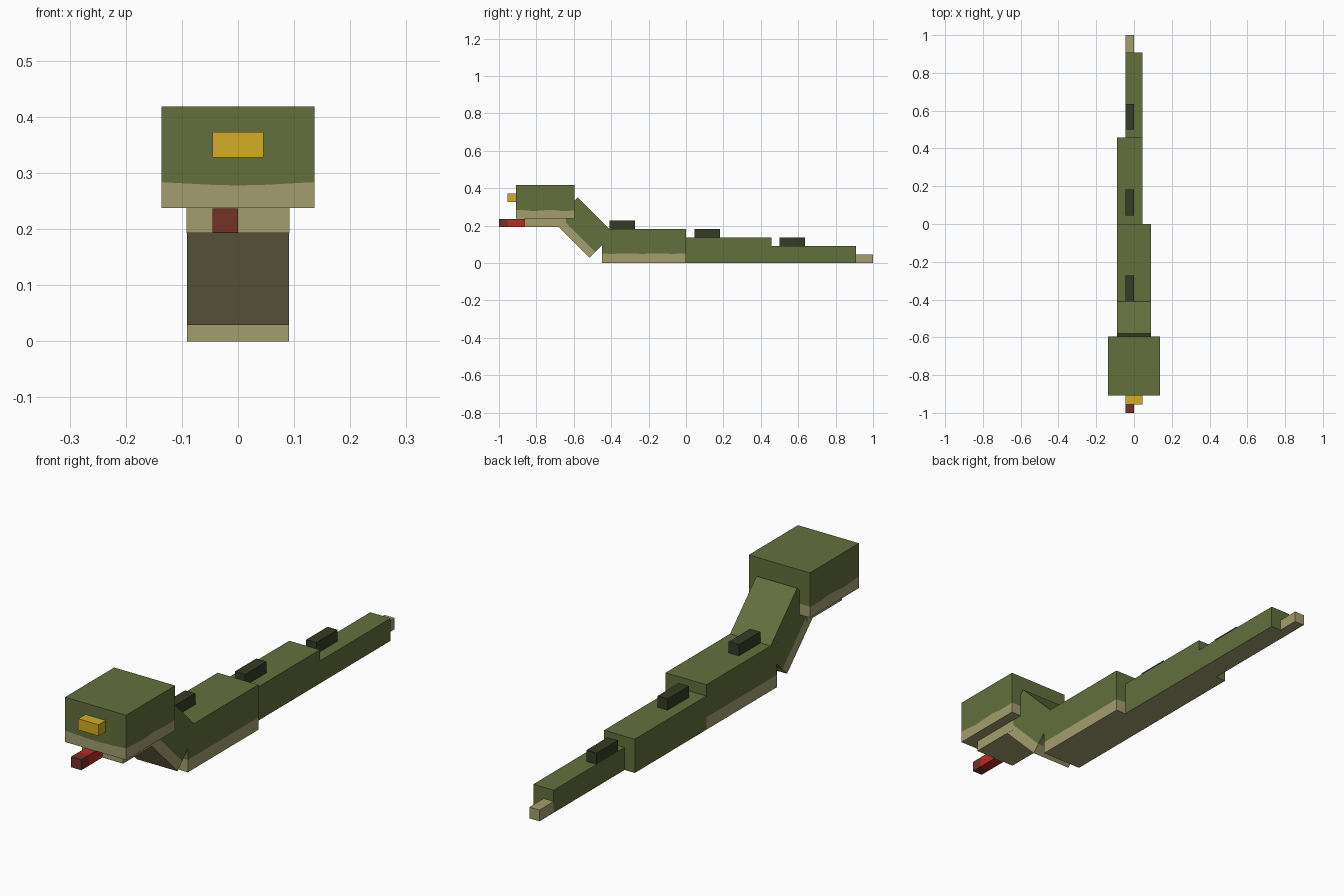
import bpy, bmesh, math
from mathutils import Matrix, Vector

old = bpy.data.objects.get("Cube")
if old:
    bpy.data.objects.remove(old, do_unlink=True)

U = 2 / 44  # block unit that every part is sized in


def linear(c):
    c /= 255
    return c / 12.92 if c <= 0.04045 else ((c + 0.055) / 1.055) ** 2.4


def material(name, *rgb):
    m = bpy.data.materials.new(name)
    col = [linear(c) for c in rgb] + [1]
    m.diffuse_color = col
    m.use_nodes = True
    m.node_tree.nodes["Principled BSDF"].inputs["Base Color"].default_value = col
    return m


GREEN = material("olive_green", 99, 112, 61)
TAN = material("belly_tan", 164, 157, 111)
DARK = material("ridge_dark_green", 53, 60, 37)
YELLOW = material("snout_yellow", 212, 173, 35)
RED = material("tongue_red", 184, 42, 38)
BROWN = material("tongue_tip_brown", 116, 50, 38)


def finish(name, bm, mats):
    bmesh.ops.recalc_face_normals(bm, faces=bm.faces)
    mesh = bpy.data.meshes.new(name)
    bm.to_mesh(mesh)
    bm.free()
    for m in mats:
        mesh.materials.append(m)
    ob = bpy.data.objects.new(name, mesh)
    bpy.context.collection.objects.link(ob)
    return ob


def box(name, lo, hi, mat, belly=None):
    """Box between two corners in block units, optionally with its own underside colour."""
    lo, hi = Vector(lo) * U, Vector(hi) * U
    bm = bmesh.new()
    bmesh.ops.create_cube(bm, size=1)
    for v in bm.verts:
        v.co = Vector([(a + b) / 2 + c * (b - a) for a, b, c in zip(lo, hi, v.co)])
    bm.normal_update()
    for f in bm.faces:
        f.material_index = int(belly is not None and f.normal.z < -0.5)
    return finish(name, bm, [mat, belly] if belly else [mat])


def banded_box(name, lo, hi, band, wave=0.004, steps=12):
    """Green box whose lower rim is tan, divided by a slightly wavy line."""
    lo, hi = Vector(lo) * U, Vector(hi) * U
    corners = [(lo.x, lo.y), (hi.x, lo.y), (hi.x, hi.y), (lo.x, hi.y)]
    rim = []
    for i in range(4):
        a, b = Vector(corners[i]), Vector(corners[(i + 1) % 4])
        rim += [a.lerp(b, k / steps) for k in range(steps)]
    bm = bmesh.new()
    rings = [[], [], []]
    for p in rim:
        edge = lo.z + band + wave * math.sin(p.y * 38 + 1) * math.cos(p.x * 17)
        for ring, z in zip(rings, (lo.z, edge, hi.z)):
            ring.append(bm.verts.new((p.x, p.y, z)))
    n = len(rim)
    for level, index in ((0, 1), (1, 0)):
        for i in range(n):
            j = (i + 1) % n
            f = bm.faces.new((rings[level][i], rings[level][j],
                              rings[level + 1][j], rings[level + 1][i]))
            f.material_index = index
    bm.faces.new(rings[0][::-1]).material_index = 1
    bm.faces.new(rings[2]).material_index = 0
    return finish(name, bm, [GREEN, TAN])


# Head, snout and jaw
banded_box("head", (-3, -20, 5.22), (3, -13.1, 9.2), 0.044)
box("snout", (-1, -21, 7.2), (1, -19.95, 8.2), YELLOW)
box("jaw", (-2.01, -19, 4.25), (2.01, -14.1, 5.23), TAN)

# Tongue sticking out under the snout
box("tongue", (-1, -21, 4.27), (0, -18.95, 5.21), RED)
box("tongue_tip", (-1, -22, 4.27), (0, -21, 5.21), BROWN)

# Sloping neck
neck = banded_box("neck", (-1.995, -3, -2), (1.995, 3, 2), 0.042)
neck.data.transform(Matrix.Translation((0, -0.5475, 0.19)) @ Matrix.Rotation(-math.pi / 4, 4, 'X'))

# Body segments shrinking towards the tail
banded_box("front_body", (-2, -9.9, 0), (2, 0, 4), 0.05)
box("middle_body", (-2, 0, 0), (1, 10.05, 3), GREEN, TAN)
box("rear_body", (-1, 10.05, 0), (1, 20, 2), GREEN, TAN)
box("tail_tip", (-1, 20, 0), (0, 22, 1), TAN)

# Ridges, one on each body segment
for i, (y, z) in enumerate(((-9, 4), (1, 3), (11, 2))):
    box(f"back_ridge_{i + 1}", (-1, y, z), (0, y + 3, z + 1), DARK)
